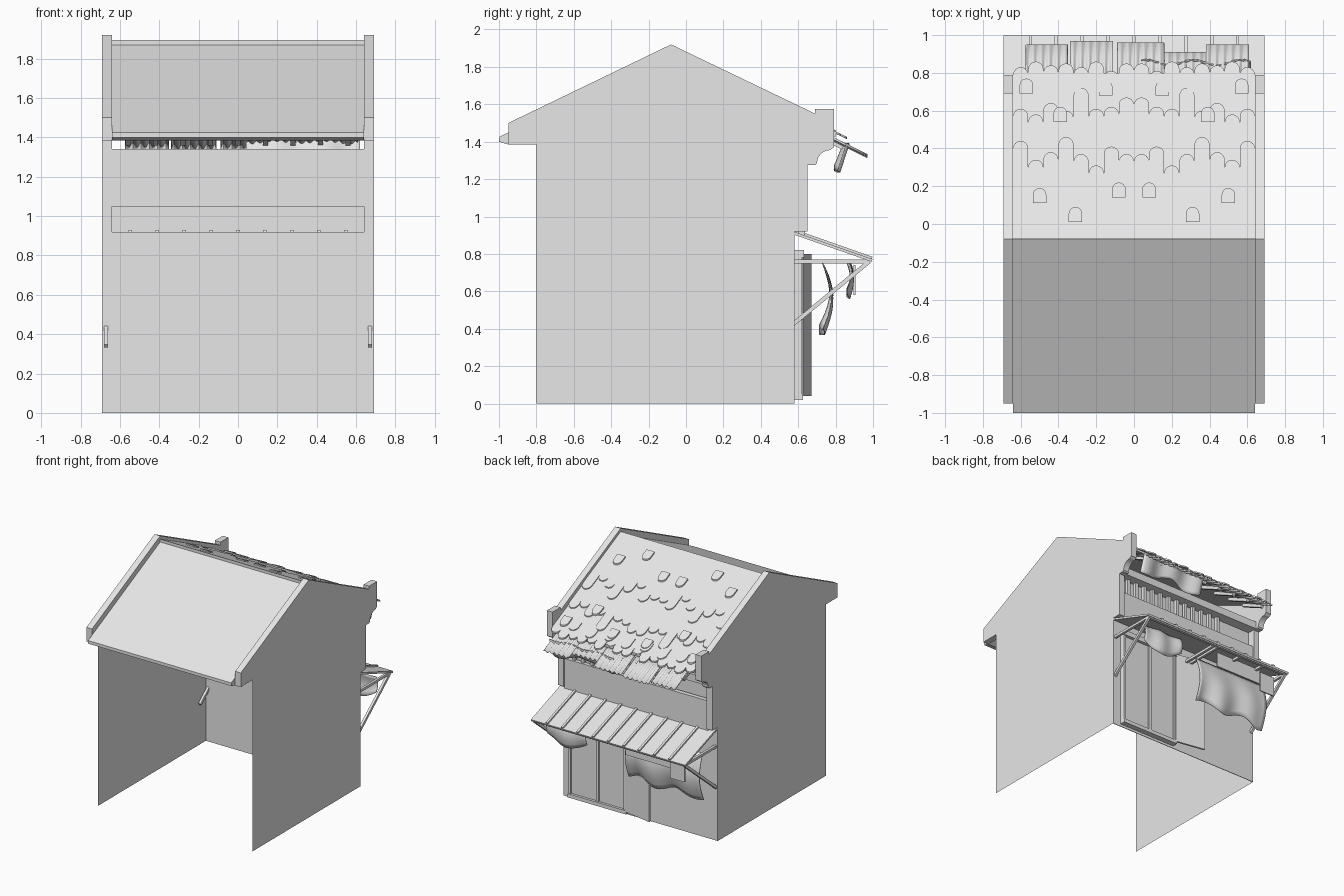
import bpy, bmesh, math

if "Cube" in bpy.data.objects:
    bpy.data.objects.remove(bpy.data.objects["Cube"], do_unlink=True)

grey = bpy.data.materials.new("plain_grey")
grey.use_nodes = True
grey.diffuse_color = (0.8, 0.8, 0.8, 1)
grey.node_tree.nodes["Principled BSDF"].inputs["Base Color"].default_value = (0.8, 0.8, 0.8, 1)


def finish(name, bm, smooth=False):
    bmesh.ops.recalc_face_normals(bm, faces=bm.faces)
    me = bpy.data.meshes.new(name)
    bm.to_mesh(me)
    bm.free()
    me.materials.append(grey)
    for p in me.polygons:
        p.use_smooth = smooth
    ob = bpy.data.objects.new(name, me)
    bpy.context.collection.objects.link(ob)
    return ob


def add_extrusion(bm, points, offset):
    """Extrude a closed outline along an offset vector."""
    face = bm.faces.new([bm.verts.new(p) for p in points])
    grown = bmesh.ops.extrude_face_region(bm, geom=[face], use_keep_orig=True)
    moved = [v for v in grown["geom"] if isinstance(v, bmesh.types.BMVert)]
    bmesh.ops.translate(bm, verts=moved, vec=offset)


def prism(name, profile, x0, x1):
    """Side profile (y, z) carried from x0 to x1."""
    bm = bmesh.new()
    add_extrusion(bm, [(x0, y, z) for y, z in profile], (x1 - x0, 0, 0))
    return finish(name, bm)


def box(name, x0, x1, y0, y1, z0, z1):
    return prism(name, [(y0, z0), (y1, z0), (y1, z1), (y0, z1)], x0, x1)


def bar(name, x, width, start, end, thick):
    """Rectangular bar between two (y, z) points."""
    dy, dz = end[0] - start[0], end[1] - start[1]
    k = thick / 2 / math.hypot(dy, dz)
    ny, nz = -dz * k, dy * k
    return prism(name, [(start[0] - ny, start[1] - nz), (end[0] - ny, end[1] - nz),
                        (end[0] + ny, end[1] + nz), (start[0] + ny, start[1] + nz)],
                 x - width / 2, x + width / 2)


def sheet(name, x0, x1, nu, nv, place, thick=0.006):
    """Grid sheet; place(x, v) returns (y, z)."""
    bm = bmesh.new()
    rows = []
    for j in range(nv + 1):
        xs = [x0 + (x1 - x0) * i / nu for i in range(nu + 1)]
        rows.append([bm.verts.new((x, *place(x, j / nv))) for x in xs])
    for a, b in zip(rows, rows[1:]):
        for i in range(nu):
            bm.faces.new((a[i], a[i + 1], b[i + 1], b[i]))
    ob = finish(name, bm, True)
    ob.modifiers.new("thickness", "SOLIDIFY").thickness = thick
    return ob


# Side walls: thin sheets topped by thick gable rims with corbels
arch = [(0.70 + 0.07 * math.sin(a), 1.36 - 0.07 * math.cos(a))
        for a in [math.pi / 2 * (1 - i / 6) for i in range(7)]]
arch = [(0.77 - (y - 0.70), 1.285 + (1.36 - z)) for y, z in reversed(arch)]
rim = [(-0.95, 1.385), (-0.95, 1.5), (-0.08, 1.92), (0.69, 1.55), (0.69, 1.575),
       (0.79, 1.575), (0.79, 1.37)]
rim += sorted(arch, key=lambda p: -p[0])
rim += [(0.69, 1.275), (0.65, 1.275), (0.65, 0.92), (0.58, 0.92),
        (0.58, 1.4), (-0.08, 1.72), (-0.80, 1.385)]
for side, label in ((1, "left"), (-1, "right")):
    prism(label + "_gable_rim", rim, side * 0.64, side * 0.69)
    bm = bmesh.new()
    bm.faces.new([bm.verts.new((side * 0.69, y, z)) for y, z in
                  [(-0.8, 0), (0.58, 0), (0.58, 1.4), (-0.08, 1.72), (-0.8, 1.385)]])
    finish(label + "_side_wall", bm)

# Shop wall and upper storey
box("shop_wall", -0.69, 0.69, 0.575, 0.58, 0, 0.92)
box("parapet", -0.64, 0.64, 0.60, 0.635, 0.90, 1.14)
box("upper_wall", -0.68, 0.68, 0.575, 0.585, 1.05, 1.34)
box("header_beam", -0.64, 0.64, 0.58, 0.67, 1.28, 1.34)
for i in range(13):
    x = -0.31 + i * 0.08
    box("window_slat", x - 0.013, x + 0.013, 0.595, 0.62, 1.04, 1.29)

# Sliding doors and one door standing ajar
box("door_sill", 0.10, 0.62, 0.57, 0.625, 0.02, 0.05)
box("door_lintel", 0.10, 0.62, 0.57, 0.63, 0.78, 0.82)
for x in (0.61, 0.36, 0.115):
    box("door_post", x - 0.01, x + 0.01, 0.57, 0.62, 0.04, 0.82)
for x in (0.37, 0.125):
    box("door_panel", x, x + 0.23, 0.58, 0.605, 0.05, 0.78)
bm = bmesh.new()
add_extrusion(bm, [(0.11, 0.61, 0.04), (0.11, 0.625, 0.04), (-0.14, 0.67, 0.04),
                   (-0.14, 0.655, 0.04)], (0, 0, 0.76))
finish("open_door", bm)

# Awning with battens, rafters and struts
bar("awning", 0, 1.38, (0.58, 0.91), (0.995, 0.765), 0.015)
for i in range(9):
    bar("awning_batten", (i - 4) * 0.137, 0.018, (0.585, 0.922), (0.995, 0.778), 0.014)
for x in (-0.67, -0.46, -0.24, -0.02, 0.02, 0.67):
    bar("awning_rafter", x, 0.02, (0.57, 0.76), (0.98, 0.76), 0.02)
for x in (-0.67, 0.67):
    bar("awning_strut", x, 0.02, (0.47, 0.34), (0.98, 0.76), 0.022)
bar("awning_front_rail", 0, 1.36, (0.955, 0.765), (0.985, 0.76), 0.018)

# Hanging cloths and sign boards
sheet("large_cloth", -0.66, 0.0, 24, 10, lambda x, v: (
    0.73 + 0.05 * math.sin(math.pi * v) + 0.015 * v * math.sin(x * 22),
    0.76 - v * (0.37 + 0.025 * math.sin(x * 18))))
sheet("small_cloth", 0.27, 0.63, 16, 6, lambda x, v: (
    0.87 + 0.02 * math.sin(math.pi * v) + 0.008 * math.sin(x * 30),
    0.76 - v * (0.13 + 0.07 * math.sin((x - 0.27) / 0.36 * math.pi))))
sheet("eave_cloth", 0.04, 0.62, 24, 6, lambda x, v: (
    0.86 - 0.05 * v + 0.015 * math.sin(x * 25),
    1.39 - v * (0.13 + 0.025 * math.sin(x * 14))))
box("sign_board", -0.50, -0.08, 0.875, 0.885, 0.65, 0.77)
box("small_sign", -0.62, -0.49, 0.895, 0.905, 0.58, 0.74)

# Roof slabs
prism("plain_roof", [(-0.08, 1.87), (-1.0, 1.425), (-1.0, 1.40), (-0.95, 1.385),
                     (-0.08, 1.81)], -0.64, 0.64)
prism("tiled_roof", [(-0.08, 1.87), (0.80, 1.448), (0.80, 1.425), (-0.08, 1.81)],
      -0.64, 0.64)
SLOPE = 0.48


def add_tile(bm, x, y0, y1, lift, thick=0.012, half=0.04):
    """Tile with a rounded lower end lying on the rear slope."""
    flat = [(x - half, y0), (x + half, y0)]
    flat += [(x + half * math.cos(a), y1 - half + half * math.sin(a))
             for a in [math.pi * i / 8 for i in range(9)]]
    add_extrusion(bm, [(px, py, 1.87 - SLOPE * (py + 0.08) + lift) for px, py in flat],
                  (0, 0, thick))


# Tile courses, each an uneven scalloped layer mirrored about the middle
courses = {
    "upper_tiles": (0.012, (0.37, 0.41, 0.31, 0.37, 0.46, 0.38, 0.34, 0.44)),
    "middle_tiles": (0.004, (0.67, 0.62, 0.61, 0.72, 0.60, 0.64, 0.58, 0.61)),
    "lower_tiles": (-0.005, (0.85, 0.81, 0.86, 0.83, 0.85, 0.84, 0.86, 0.83)),
}
for name, (lift, ends) in courses.items():
    bm = bmesh.new()
    for i, end in enumerate(ends):
        for side in (-1, 1):
            add_tile(bm, side * (0.04 + i * 0.08), -0.08, end, lift)
    finish(name, bm)
bm = bmesh.new()
for x, y, lift in ((0.08, 0.14, 0.022), (0.31, 0.01, 0.022), (0.50, 0.11, 0.022),
                   (0.39, 0.54, 0.014), (0.15, 0.68, 0.006), (0.57, 0.69, 0.006)):
    for side in (-1, 1):
        add_tile(bm, side * x, y, y + 0.08, lift, 0.014, 0.036)
# Short broken tiles near the eave
for i in range(7):
    add_tile(bm, -0.48 + i * 0.16, 0.70, 0.78 + 0.02 * (i % 2), 0.004, 0.01)
finish("loose_tiles", bm)

# Corrugated eave sheets
for x0, x1, end in ((-0.57, -0.35, 0.95), (-0.34, -0.11, 0.97), (-0.09, 0.16, 0.96),
                    (0.16, 0.38, 0.91), (0.38, 0.61, 0.95)):
    sheet("corrugated_sheet", x0, x1, 48, 2, lambda x, v, e=end: (
        0.70 + v * (e - 0.70),
        1.46 - 0.5 * v * (e - 0.70) + 0.008 * math.sin(x * 150)), 0.005)
for i in range(9):
    bar("eave_rafter", -0.56 + i * 0.14, 0.025, (0.62, 1.475), (0.84, 1.37), 0.025)
